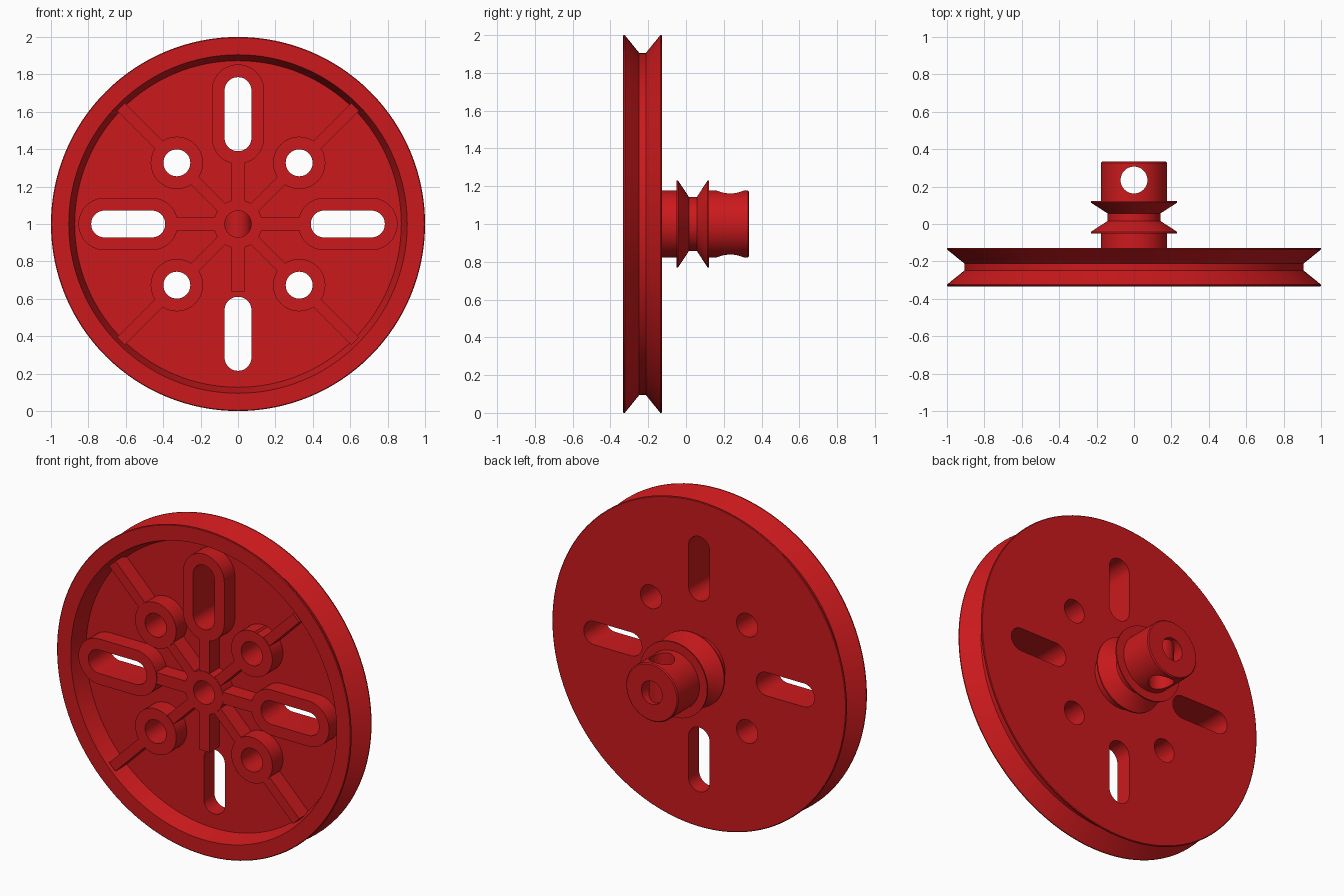
import bpy, bmesh
from math import sin, cos, pi, radians
from mathutils import Vector

if "Cube" in bpy.data.objects:
    bpy.data.objects.remove(bpy.data.objects["Cube"])

SEG = 128
FRONT, FLOOR, BACK = -0.333, -0.23, -0.127

red = bpy.data.materials.new("red_plastic")
red.diffuse_color = (0.6, 0.01, 0.012, 1)
red.use_nodes = True
red.node_tree.nodes["Principled BSDF"].inputs["Base Color"].default_value = red.diffuse_color


def finish(name, bm):
    bmesh.ops.remove_doubles(bm, verts=bm.verts, dist=1e-5)
    bmesh.ops.recalc_face_normals(bm, faces=bm.faces)
    me = bpy.data.meshes.new(name)
    bm.to_mesh(me)
    bm.free()
    me.materials.append(red)
    ob = bpy.data.objects.new(name, me)
    bpy.context.collection.objects.link(ob)
    return ob


def lathe(name, profile):
    """Spin a closed (radius, y) profile round the wheel axis."""
    bm = bmesh.new()
    rings = [[bm.verts.new((r * cos(2 * pi * i / SEG), y, 1 + r * sin(2 * pi * i / SEG)))
              for i in range(SEG)] for r, y in profile]
    for k, a in enumerate(rings):
        b = rings[(k + 1) % len(rings)]
        for i in range(SEG):
            j = (i + 1) % SEG
            bm.faces.new((a[i], a[j], b[j], b[i]))
    return finish(name, bm)


def prism(name, outline, y0, y1):
    """Extrude an (x, z) outline along y."""
    bm = bmesh.new()
    face = bm.faces.new([bm.verts.new((x, y0, 1 + z)) for x, z in outline])
    new = bmesh.ops.extrude_face_region(bm, geom=[face])["geom"]
    bmesh.ops.translate(bm, vec=Vector((0, y1 - y0, 0)),
                        verts=[v for v in new if isinstance(v, bmesh.types.BMVert)])
    return finish(name, bm)


def turn(pts, deg):
    c, s = cos(radians(deg)), sin(radians(deg))
    return [(x * c - z * s, x * s + z * c) for x, z in pts]


def stadium(start, end, r, deg=0, n=24):
    """Round-ended slot between two arc centres on a spoke."""
    pts = []
    for centre, a0 in ((end, -pi / 2), (start, pi / 2)):
        steps = n if start == end else n + 1
        pts += [(centre + r * cos(a0 + pi * i / n), r * sin(a0 + pi * i / n)) for i in range(steps)]
    return turn(pts, deg)


def bar(x0, x1, w, deg):
    return turn([(x0, -w), (x1, -w), (x1, w), (x0, w)], deg)


def combine(target, tool, op):
    tool.hide_render = True
    m = target.modifiers.new(op, "BOOLEAN")
    m.operation, m.solver, m.object = op, "EXACT", tool
    bpy.context.view_layer.objects.active = target
    bpy.ops.object.modifier_apply(modifier=m.name)
    bpy.data.objects.remove(tool)


# Grooved wheel, recessed front and small grooved hub in one turned profile
wheel = lathe("pulley_wheel", [
    (0.04, FLOOR), (0.873, FLOOR), (0.905, FRONT), (0.996, FRONT),
    (1.0, FRONT + 0.003), (1.0, FRONT + 0.009), (0.906, -0.248), (0.906, -0.212),
    (1.0, BACK - 0.009), (1.0, BACK - 0.003), (0.996, BACK),
    (0.177, BACK), (0.177, -0.05), (0.23, -0.05), (0.23, -0.042),
    (0.142, 0.016), (0.142, 0.057), (0.23, 0.114), (0.23, 0.122), (0.177, 0.122),
    (0.177, 0.327), (0.171, 0.333), (0.04, 0.333)])

# Ribs and hub ring in the recess
DEEP = -0.18
RIB = FRONT + 0.004
HOLE = 0.327 * 2 ** 0.5
combine(wheel, prism("hub_ring", stadium(0, 0, 0.13), RIB - 0.002, DEEP), "UNION")
for k in range(4):
    combine(wheel, prism("straight_rib", bar(0.05, 0.36, 0.036, 90 * k), RIB, DEEP), "UNION")
    combine(wheel, prism("diagonal_rib", bar(0.05, 0.885, 0.03, 90 * k + 45), RIB, DEEP), "UNION")

# Raised bosses round the slots and holes
for k in range(4):
    combine(wheel, prism("slot_boss", stadium(0.461, 0.713, 0.14, 90 * k), FRONT, DEEP + 0.01), "UNION")
    combine(wheel, prism("hole_boss", stadium(HOLE, HOLE, 0.14, 90 * k + 45), FRONT, DEEP + 0.01), "UNION")

# Slots, round holes and shaft bore
for k in range(4):
    combine(wheel, prism("slot", stadium(0.461, 0.713, 0.072, 90 * k), -0.5, -0.1), "DIFFERENCE")
    combine(wheel, prism("hole", stadium(HOLE, HOLE, 0.072, 90 * k + 45), -0.5, -0.1), "DIFFERENCE")
combine(wheel, prism("bore", stadium(0, 0, 0.071), -0.5, 0.5), "DIFFERENCE")

# Cross hole through the hub
bpy.ops.mesh.primitive_cylinder_add(vertices=48, radius=0.072, depth=0.6, location=(0, 0.235, 1))
combine(wheel, bpy.context.object, "DIFFERENCE")

bpy.ops.object.select_all(action="DESELECT")
wheel.select_set(True)
bpy.context.view_layer.objects.active = wheel
bpy.ops.object.shade_smooth_by_angle(angle=radians(25))
